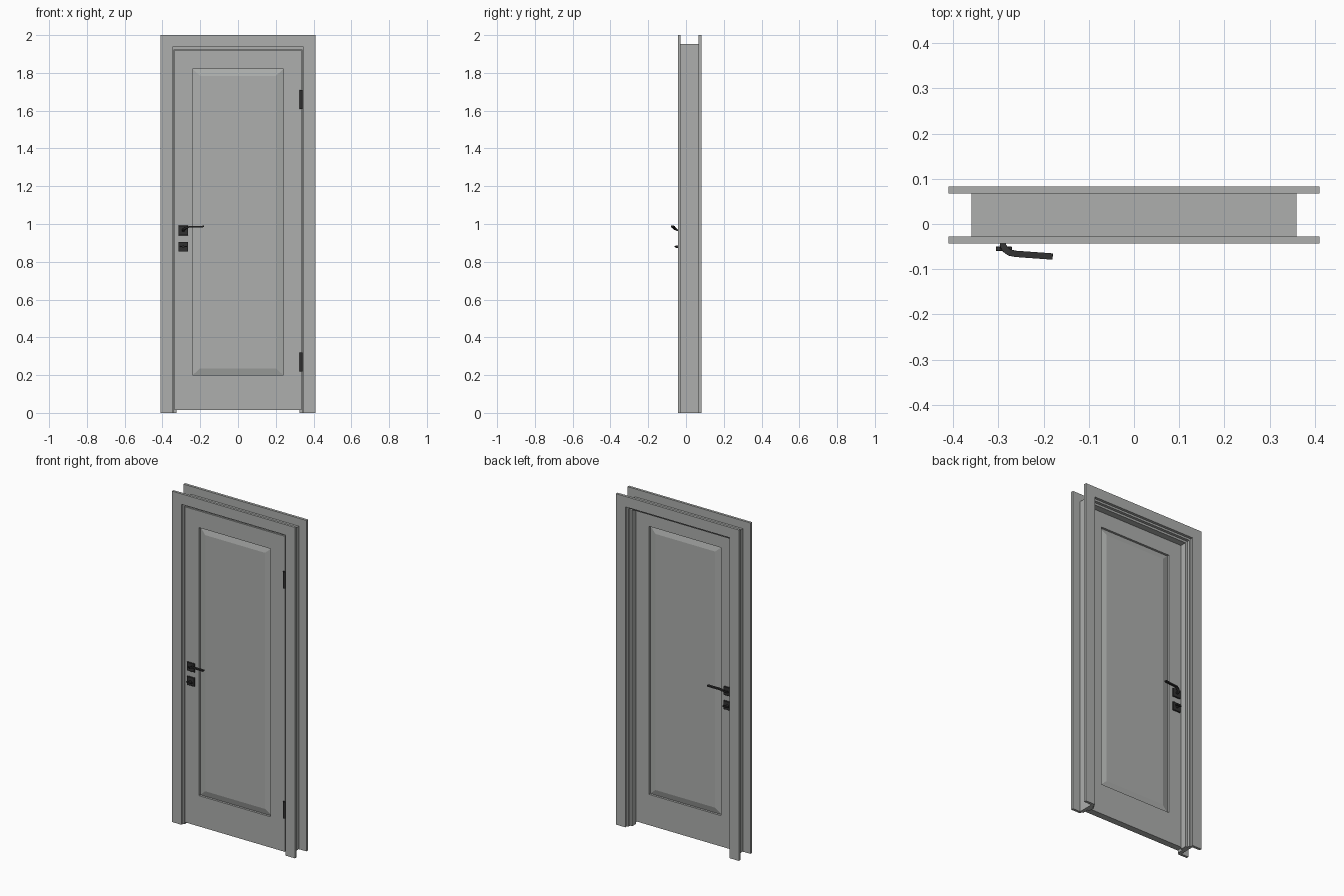
import bpy, bmesh, math
from mathutils import Vector

if "Cube" in bpy.data.objects:
    bpy.data.objects.remove(bpy.data.objects["Cube"])


def material(name, rgb):
    m = bpy.data.materials.new(name)
    m.diffuse_color = (*rgb, 1)
    m.use_nodes = True
    m.node_tree.nodes["Principled BSDF"].inputs["Base Color"].default_value = m.diffuse_color
    return m


GREY = material("grey paint", (0.42, 0.43, 0.42))
BLACK = material("black metal", (0.03, 0.03, 0.03))


def finish(name, bm, mat):
    bmesh.ops.recalc_face_normals(bm, faces=bm.faces)
    me = bpy.data.meshes.new(name)
    bm.to_mesh(me)
    bm.free()
    me.materials.append(mat)
    ob = bpy.data.objects.new(name, me)
    bpy.context.collection.objects.link(ob)
    return ob


def box(name, x, y, z, mat, bevel=0):
    bm = bmesh.new()
    bmesh.ops.create_cube(bm, size=1)
    for v in bm.verts:
        v.co = [r[0] + (c + 0.5) * (r[1] - r[0]) for c, r in zip(v.co, (x, y, z))]
    if bevel:
        bmesh.ops.bevel(bm, geom=bm.edges[:], offset=bevel, segments=1, affect='EDGES')
    return finish(name, bm, mat)


def surround(name, outer, inner, top, low, y0, y1):
    """Mitred three-sided frame, open at the floor."""
    bm = bmesh.new()
    o = [(-outer, 0), (-outer, top), (outer, top), (outer, 0)]
    i = [(-inner, 0), (-inner, low), (inner, low), (inner, 0)]
    ring = [[bm.verts.new((x, y, z)) for x, z in pts]
            for pts, y in ((o, y0), (i, y0), (i, y1), (o, y1))]
    for a in range(4):
        b = (a + 1) % 4
        for k in range(3):
            bm.faces.new((ring[a][k], ring[a][k + 1], ring[b][k + 1], ring[b][k]))
    for k in (0, 3):
        bm.faces.new([r[k] for r in ring])
    return finish(name, bm, GREY)


def sweep(name, path, hw, hh, mat):
    """Flat bar following a path; width lies in plan, height in z."""
    bm = bmesh.new()
    pts = [Vector(p) for p in path]
    rings = []
    for k, p in enumerate(pts):
        t = pts[min(k + 1, len(pts) - 1)] - pts[max(k - 1, 0)]
        side = Vector((-t.y, t.x, 0)).normalized() * hw
        up = t.cross(side).normalized() * hh
        rings.append([bm.verts.new(p + side * a + up * b)
                      for a, b in ((1, 1), (1, -1), (-1, -1), (-1, 1))])
    for r, s in zip(rings, rings[1:]):
        for j in range(4):
            bm.faces.new((r[j], r[(j + 1) % 4], s[(j + 1) % 4], s[j]))
    bm.faces.new(rings[0])
    bm.faces.new(rings[-1])
    return finish(name, bm, mat)


def cylinder(name, centre, r, depth, axis, mat):
    bm = bmesh.new()
    bmesh.ops.create_cone(bm, cap_ends=True, segments=20, radius1=r, radius2=r, depth=depth)
    for v in bm.verts:
        c = v.co.copy()
        if axis == 'Y':
            c = Vector((c.x, c.z, c.y))
        v.co = c + Vector(centre)
    for f in bm.faces:
        f.smooth = len(f.verts) == 4
    return finish(name, bm, mat)


# frame: front and back casings, jamb, stop
surround("front_casing", 0.411, 0.348, 2.0, 1.937, -0.043, -0.028)
surround("back_casing", 0.411, 0.348, 2.0, 1.937, 0.067, 0.083)
surround("jamb", 0.36, 0.338, 1.952, 1.925, -0.028, 0.067)
surround("door_stop", 0.339, 0.325, 1.926, 1.912, 0.011, 0.05)

# door leaf: stiles, rails, raised panel
F, B = -0.03, 0.01
MID = (F + B) / 2
for s, side in ((-1, "left"), (1, "right")):
    box(side + "_stile", sorted((s * 0.24, s * 0.335)), (F, B), (0.014, 1.921), GREY)
box("top_rail", (-0.24, 0.24), (F, B), (1.82, 1.921), GREY)
box("bottom_rail", (-0.24, 0.24), (F, B), (0.014, 0.2), GREY)

bm = bmesh.new()
layers = []
for y, inset in ((F + 0.003, 0.04), (F + 0.013, 0), (B - 0.013, 0), (B - 0.003, 0.04)):
    x, z0, z1 = 0.24 - inset, 0.2 + inset * 0.9, 1.82 - inset * 0.9
    layers.append([bm.verts.new(p) for p in ((-x, y, z0), (x, y, z0), (x, y, z1), (-x, y, z1))])
for a, b in zip(layers, layers[1:]):
    for j in range(4):
        bm.faces.new((a[j], a[(j + 1) % 4], b[(j + 1) % 4], b[j]))
bm.faces.new(layers[0])
bm.faces.new(layers[-1])
finish("raised_panel", bm, GREY)

# handle sets, mirrored to the other face of the door
X = -0.29
for s, side in ((1, "front"), (-1, "back")):
    def yy(d):
        return MID - s * (0.02 + d)
    for z, part in ((0.966, "handle_rose"), (0.88, "lock_rose")):
        box(f"{side}_{part}", (X - 0.026, X + 0.026), sorted((yy(0), yy(0.009))),
            (z - 0.026, z + 0.026), BLACK, 0.0015)
    path = [(X, 0.005, 0.964), (X, 0.018, 0.968), (X + 0.005, 0.026, 0.973),
            (X + 0.014, 0.033, 0.979), (X + 0.027, 0.036, 0.984), (-0.18, 0.042, 0.987)]
    sweep(side + "_lever", [(x, yy(d), z) for x, d, z in path], 0.007, 0.004, BLACK)
    cylinder(side + "_turn_stem", (X, yy(0.015), 0.88), 0.007, 0.02, 'Y', BLACK)
    box(side + "_thumb_turn", (X - 0.016, X + 0.02), sorted((yy(0.02), yy(0.03))),
        (0.877, 0.884), BLACK, 0.001)

# hinges
for z, part in ((0.27, "lower_hinge"), (1.66, "upper_hinge")):
    cylinder(part, (0.334, -0.034, z), 0.0075, 0.1, 'Z', BLACK)
